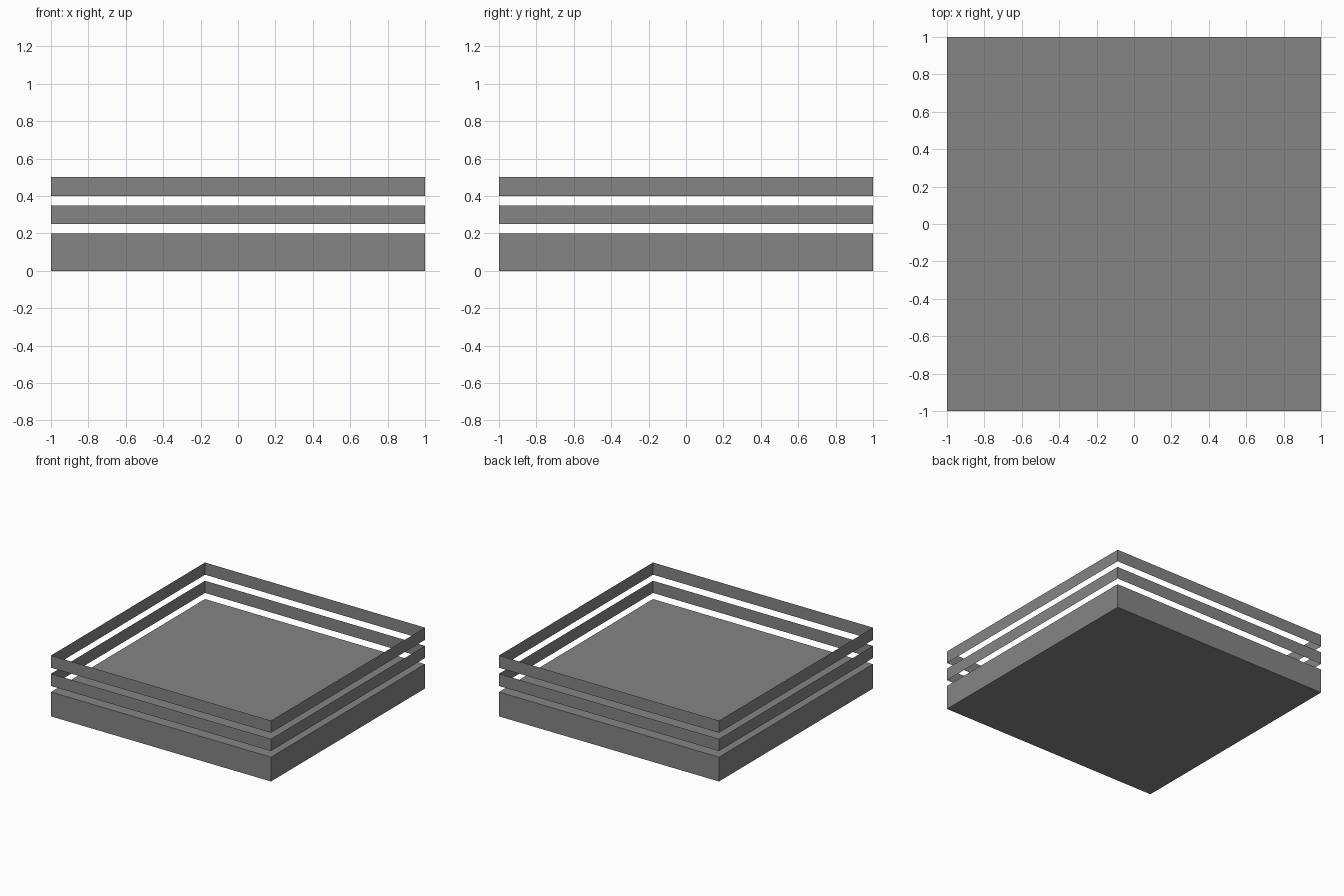
import bpy
import bmesh

cube = bpy.data.objects.get("Cube")
if cube:
    bpy.data.objects.remove(cube, do_unlink=True)

# Single mid grey
GREY = (0.235, 0.235, 0.235, 1.0)
grey = bpy.data.materials.new("mid grey")
grey.use_nodes = True
grey.diffuse_color = GREY
grey.node_tree.nodes["Principled BSDF"].inputs["Base Color"].default_value = GREY


def square_prism(name, z0, z1, capped):
    """Square 2 x 2 prism from z0 to z1; uncapped gives a thin open band."""
    bm = bmesh.new()
    bmesh.ops.create_cube(bm, size=2)
    for v in bm.verts:
        v.co.z = z1 if v.co.z > 0 else z0
    if not capped:
        bm.normal_update()
        caps = [f for f in bm.faces if abs(f.normal.z) > 0.5]
        bmesh.ops.delete(bm, geom=caps, context='FACES_ONLY')
    mesh = bpy.data.meshes.new(name)
    bm.to_mesh(mesh)
    bm.free()
    mesh.materials.append(grey)
    obj = bpy.data.objects.new(name, mesh)
    bpy.context.collection.objects.link(obj)
    return obj


# Solid base slab
square_prism("base", 0.0, 0.2, True)

# Two paper-thin bands floating above the base
for name, z in (("lower_band", 0.25), ("upper_band", 0.40)):
    square_prism(name, z, z + 0.1, False)
